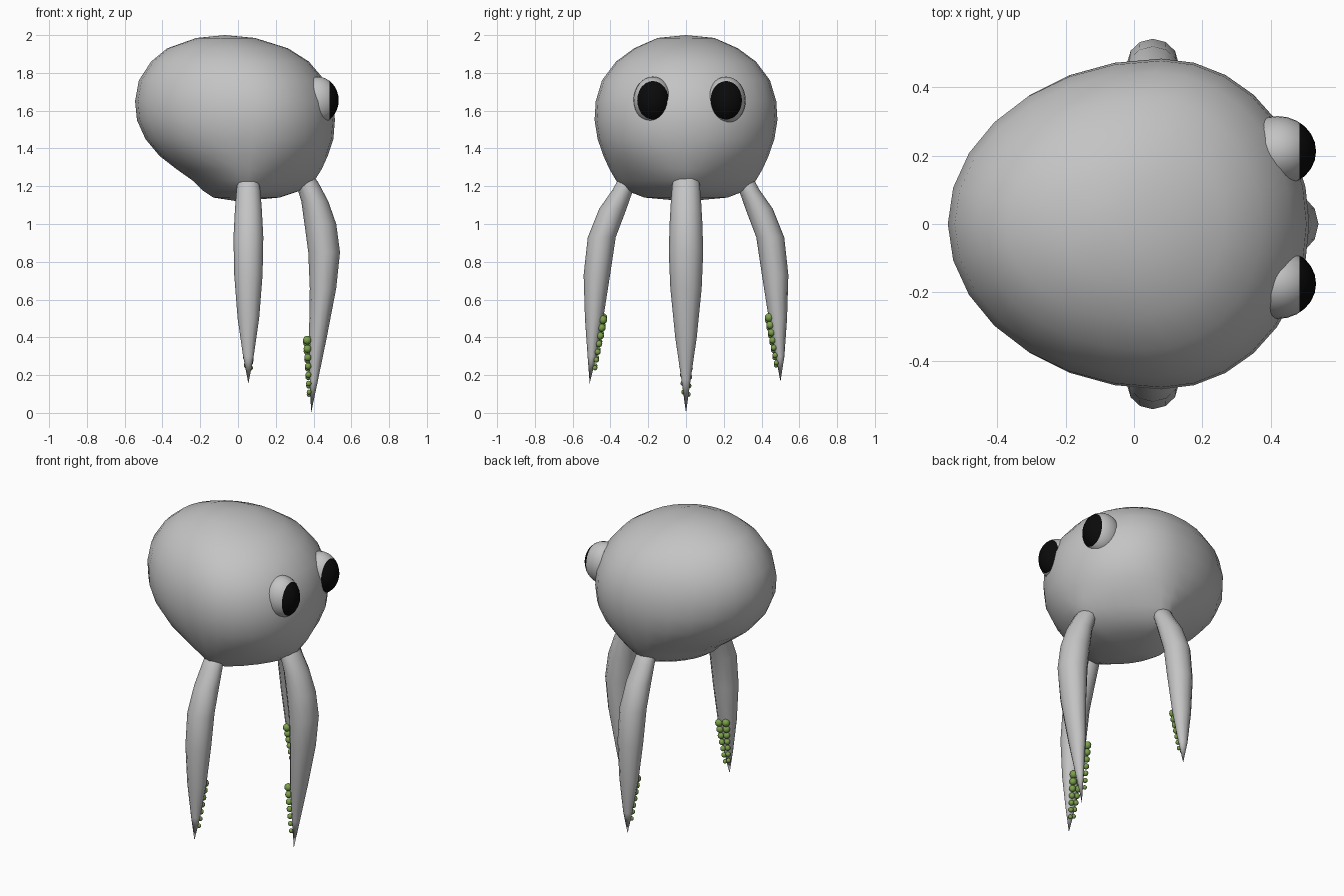
import bpy, bmesh, math
from mathutils import Vector, Matrix

if "Cube" in bpy.data.objects:
    bpy.data.objects.remove(bpy.data.objects["Cube"])


def material(name, rgb):
    m = bpy.data.materials.new(name)
    m.diffuse_color = (*rgb, 1)
    m.use_nodes = True
    m.node_tree.nodes["Principled BSDF"].inputs["Base Color"].default_value = m.diffuse_color
    return m


GREY = material("grey skin", (0.55, 0.55, 0.55))
BLACK = material("black pupil", (0.003, 0.003, 0.003))
GREEN = material("green sucker", (0.2, 0.36, 0.07))


def finish(bm, name, *mats):
    bmesh.ops.recalc_face_normals(bm, faces=bm.faces)
    for f in bm.faces:
        f.smooth = True
    me = bpy.data.meshes.new(name)
    bm.to_mesh(me)
    bm.free()
    for m in mats:
        me.materials.append(m)
    ob = bpy.data.objects.new(name, me)
    bpy.context.collection.objects.link(ob)
    return ob


def loft(rings, start, end):
    """Skin a list of point rings, closing both ends to a point."""
    bm = bmesh.new()
    vs = [[bm.verts.new(p) for p in r] for r in rings]
    n = len(vs[0])
    for a, b in zip(vs, vs[1:]):
        for i in range(n):
            j = (i + 1) % n
            bm.faces.new((a[i], a[j], b[j], b[i]))
    for ring, tip in ((vs[0], start), (vs[-1], end)):
        t = bm.verts.new(tip)
        for i in range(n):
            bm.faces.new((ring[i], ring[(i + 1) % n], t))
    return bm


# Head: egg-shaped rings (z, back x, front x, half width, widest x, front roundness)
HEAD = [
    (1.985, -0.22, 0.09, 0.15, -0.06, 2.0), (1.93, -0.375, 0.265, 0.275, -0.02, 2.0),
    (1.86, -0.46, 0.375, 0.37, 0.03, 2.0), (1.76, -0.525, 0.46, 0.445, 0.06, 2.0),
    (1.65, -0.545, 0.505, 0.478, 0.08, 2.0), (1.55, -0.535, 0.513, 0.484, 0.08, 2.0),
    (1.45, -0.49, 0.505, 0.468, 0.08, 2.0), (1.36, -0.415, 0.475, 0.437, 0.07, 1.9),
    (1.29, -0.325, 0.443, 0.405, 0.06, 1.7), (1.23, -0.24, 0.405, 0.37, 0.055, 1.5),
    (1.18, -0.19, 0.34, 0.325, 0.055, 1.4), (1.14, -0.13, 0.22, 0.22, 0.05, 1.5),
]


def egg(z, x0, x1, w, cx, p, n=28):
    pts = []
    for i in range(n):
        a = 2 * math.pi * i / n
        c, s = math.cos(a), math.sin(a)
        e = 2 / p
        k = (x1 - cx) if c > 0 else (cx - x0)
        pts.append((cx + k * math.copysign(abs(c) ** e, c),
                    w * math.copysign(abs(s) ** e, s), z))
    return pts


finish(loft([egg(*r) for r in HEAD], (-0.07, 0, 2.0), (0.0, 0, 1.12)), "head", GREY)

# Eyes: ellipsoids cut by an upright plane, the front cap is the pupil
for side, y in (("left", 0.213), ("right", -0.175)):
    bm = bmesh.new()
    bmesh.ops.create_uvsphere(bm, u_segments=24, v_segments=16, radius=1)
    bmesh.ops.transform(bm, verts=bm.verts, matrix=Matrix.Translation((0.42, y, 1.655))
                        @ Matrix.Diagonal((0.113, 0.103, 0.125, 1)))
    bmesh.ops.bisect_plane(bm, geom=bm.verts[:] + bm.edges[:] + bm.faces[:],
                           plane_co=(0.485, 0, 0), plane_no=(1, 0, 0))
    for f in bm.faces:
        f.material_index = int(f.calc_center_median().x > 0.485)
    finish(bm, side + "_eye", GREY, BLACK)

# Tentacle rings (z, inner radius, outer radius, half width)
SIDE = [(1.27, 0.24, 0.34, 0.05), (1.18, 0.28, 0.39, 0.063), (1.08, 0.315, 0.46, 0.071),
        (0.93, 0.372, 0.52, 0.079), (0.73, 0.402, 0.542, 0.075), (0.5, 0.438, 0.535, 0.057),
        (0.3, 0.475, 0.521, 0.028)]
FRONT = [(1.29, 0.27, 0.375, 0.055), (1.22, 0.305, 0.425, 0.072), (1.12, 0.335, 0.478, 0.08),
         (1.0, 0.352, 0.52, 0.087), (0.85, 0.372, 0.54, 0.091), (0.66, 0.38, 0.52, 0.083),
         (0.4, 0.376, 0.47, 0.057), (0.18, 0.38, 0.425, 0.025)]


def tentacle(name, rings, origin, out, tip, top, bottom):
    origin, out = Vector(origin), Vector(out)
    side = Vector((-out.y, out.x, 0))
    up = Vector((0, 0, 1))
    n = 12
    pts = []
    for z, r0, r1, w in rings:
        mid, half = (r0 + r1) / 2, (r1 - r0) / 2
        pts.append([origin + up * z + out * (mid + half * math.cos(2 * math.pi * i / n))
                    + side * w * math.sin(2 * math.pi * i / n) for i in range(n)])
    z, r0, r1, w = rings[0]
    finish(loft(pts, origin + up * (z + 0.02) + out * (r0 + r1) / 2,
                origin + up * tip[1] + out * tip[0]), name, GREY)

    # Two columns of suckers shrinking down the inner face
    bm = bmesh.new()
    for k in range(7):
        t = k / 6
        r, z = (top[j] + (bottom[j] - top[j]) * t for j in (0, 1))
        for s in (-1, 1):
            p = origin + out * r + up * (z - 0.012 * (s > 0)) + side * s * (0.024 - 0.012 * t)
            bmesh.ops.create_uvsphere(bm, u_segments=10, v_segments=8,
                                      radius=0.023 - 0.01 * t,
                                      matrix=Matrix.Translation(p))
    finish(bm, name + "_suckers", GREEN)


tentacle("left_tentacle", SIDE, (0.055, 0, 0), (0, 1, 0), (0.5, 0.165), (0.44, 0.505), (0.478, 0.265))
tentacle("right_tentacle", SIDE, (0.055, 0, 0), (0, -1, 0), (0.51, 0.155), (0.44, 0.505), (0.482, 0.25))
tentacle("front_tentacle", FRONT, (0, 0, 0), (1, 0, 0), (0.387, 0.0), (0.366, 0.385), (0.376, 0.11))
